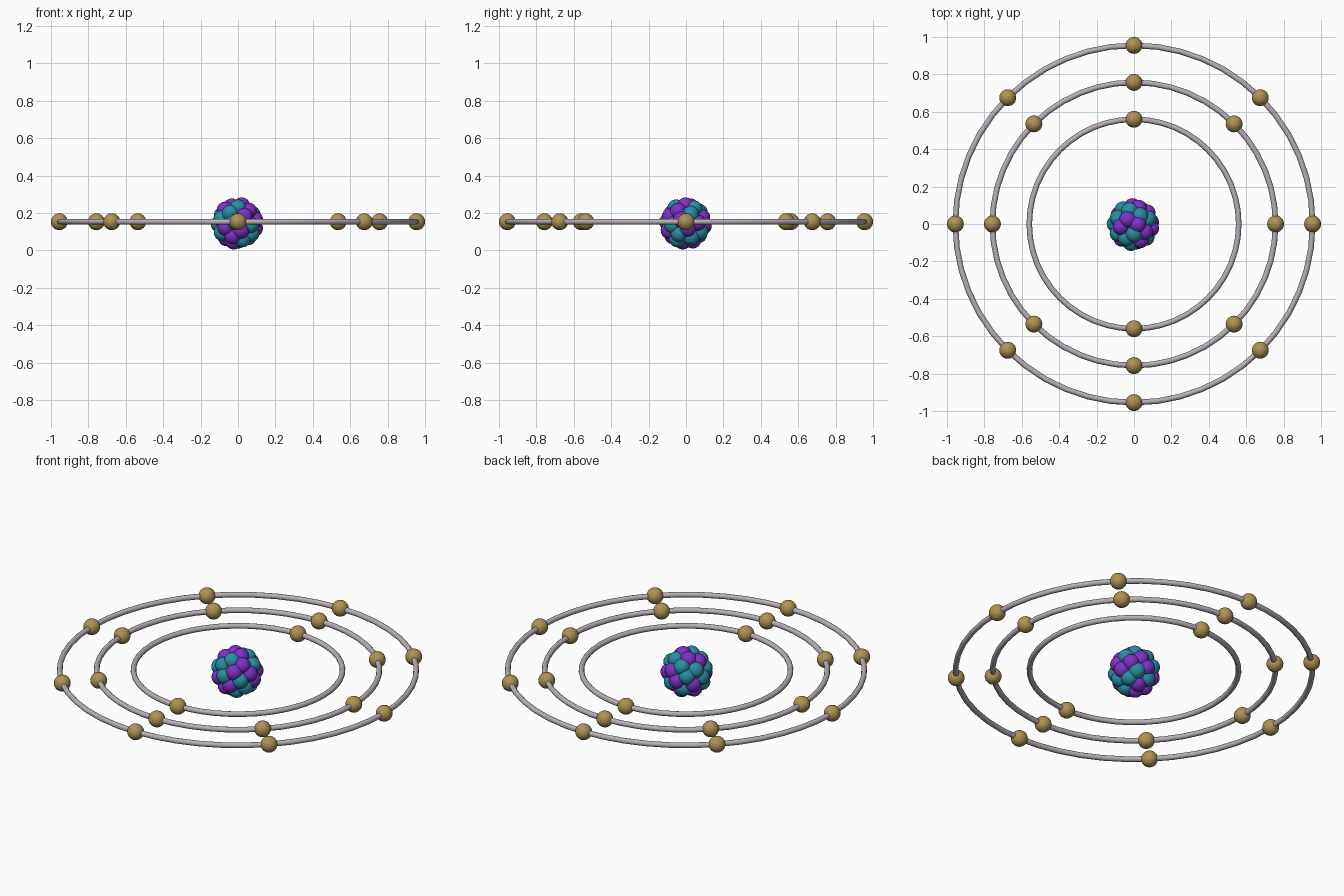
import bpy, math, random
from mathutils import Vector

if "Cube" in bpy.data.objects:
    bpy.data.objects.remove(bpy.data.objects["Cube"])

random.seed(4)
RING_Z = 0.153
BALL_R = 0.045


def material(name, rgb):
    m = bpy.data.materials.new(name)
    m.diffuse_color = (*rgb, 1)
    m.use_nodes = True
    m.node_tree.nodes["Principled BSDF"].inputs["Base Color"].default_value = m.diffuse_color
    return m


ring_mat = material("pale_metal", (0.48, 0.43, 0.47))
gold = material("gold", (0.42, 0.29, 0.09))
teal = material("teal", (0.02, 0.27, 0.36))
purple = material("purple", (0.21, 0.03, 0.57))


def finish(name, mat):
    ob = bpy.context.object
    ob.name = name
    ob.data.materials.append(mat)
    bpy.ops.object.shade_smooth()


def ball(name, pos, mat):
    bpy.ops.mesh.primitive_uv_sphere_add(segments=32, ring_count=16, radius=BALL_R, location=pos)
    finish(name, mat)


# Orbit rings with evenly spaced electrons
for name, radius, count in (("inner", 0.56, 2), ("middle", 0.757, 8), ("outer", 0.955, 8)):
    bpy.ops.mesh.primitive_torus_add(major_radius=radius, minor_radius=0.015, major_segments=48,
                                     minor_segments=12, location=(0, 0, RING_Z))
    finish(name + "_orbit_ring", ring_mat)
    for i in range(count):
        a = math.pi / 2 + i * math.tau / count
        ball(f"{name}_electron_{i + 1}", (radius * math.cos(a), radius * math.sin(a), RING_Z), gold)

# Nucleus: a shell of packed balls around a small core
centre = Vector((-0.004, -0.003, 0.144))
golden_angle = math.pi * (3 - math.sqrt(5))
protons = neutrons = 0
for layer, radius, count in (("shell", 0.097, 34), ("core", 0.045, 6)):
    kinds = [i % 2 for i in range(count)]
    if layer == "shell":
        random.shuffle(kinds)
    for i, kind in enumerate(kinds):
        z = 1 - 2 * (i + 0.5) / count
        r, a = math.sqrt(1 - z * z), i * golden_angle
        pos = centre + radius * Vector((r * math.cos(a), r * math.sin(a), z))
        if kind:
            protons += 1
            ball(f"proton_{protons}", pos, purple)
        else:
            neutrons += 1
            ball(f"neutron_{neutrons}", pos, teal)
